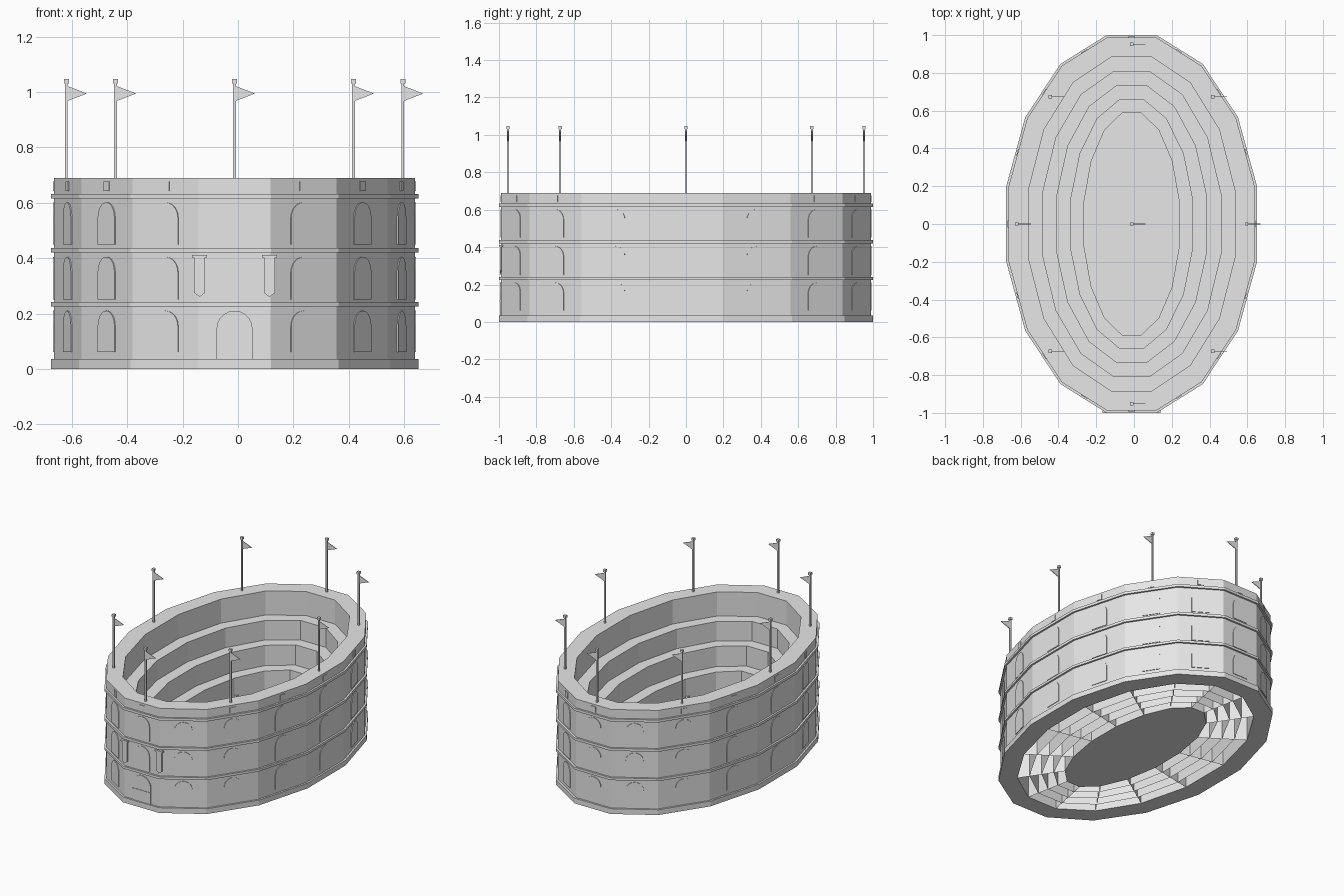
import bpy, bmesh, math
from mathutils import Vector

SIDES = 16
CX = -0.0125            # ring centre, shifted because all flags fly towards +x
HALF_X, HALF_Y = 0.652, 0.988
TOP = 0.69
UP = Vector((0, 0, 1))

cube = bpy.data.objects.get("Cube")
if cube:
    bpy.data.objects.remove(cube, do_unlink=True)

stone = bpy.data.materials.new("pale_grey_stone")
stone.use_nodes = True
GREY = (0.8, 0.8, 0.8, 1)
stone.diffuse_color = GREY
stone.node_tree.nodes["Principled BSDF"].inputs["Base Color"].default_value = GREY


def finish(name, bm):
    mesh = bpy.data.meshes.new(name)
    bm.to_mesh(mesh)
    bm.free()
    mesh.materials.append(stone)
    obj = bpy.data.objects.new(name, mesh)
    bpy.context.scene.collection.objects.link(obj)
    return obj


def corner(i, offset, z):
    """Corner i of the oval, moved inwards by offset."""
    step = math.tau / SIDES
    a = (i + 0.5) * step
    k = 1 / math.cos(step / 2)
    return Vector((CX + (HALF_X - offset) * k * math.cos(a),
                   (HALF_Y - offset) * k * math.sin(a), z))


def loft(bm, profile, closed=False, caps=False):
    """Carry an (offset, z) profile round the oval."""
    loops = [[bm.verts.new(corner(i, o, z)) for i in range(SIDES)] for o, z in profile]
    pairs = list(zip(loops, loops[1:]))
    if closed:
        pairs.append((loops[-1], loops[0]))
    for a, b in pairs:
        for i in range(SIDES):
            j = (i + 1) % SIDES
            bm.faces.new((a[i], a[j], b[j], b[i]))
    if caps:
        bm.faces.new(loops[0][::-1])
        bm.faces.new(loops[-1])


def plate(bm, outline, origin, across, normal, front, back=0.003):
    """Thin prism of a counter-clockwise 2D outline."""
    def ring(d):
        return [bm.verts.new(origin + across * u + UP * v + normal * d) for u, v in outline]
    f, b = ring(front), ring(-back)
    bm.faces.new(f)
    bm.faces.new(b[::-1])
    n = len(f)
    for i in range(n):
        j = (i + 1) % n
        bm.faces.new((b[i], b[j], f[j], f[i]))


def rect(w, z0, z1, u=0):
    return [(u - w, z0), (u + w, z0), (u + w, z1), (u - w, z1)]


def arch(w, z0, z1, n=10):
    pts = [(-w, z0), (w, z0)]
    for i in range(n + 1):
        a = math.pi * i / n
        pts.append((w * math.cos(a), z1 - w + w * math.sin(a)))
    return pts


# outer wall
bm = bmesh.new()
loft(bm, [(0, 0), (0, TOP), (0.105, TOP), (0.105, 0)], closed=True)
finish("outer_wall", bm)

# base course and storey mouldings
bm = bmesh.new()
for z0, z1 in ((0, 0.035), (0.225, 0.241), (0.42, 0.437), (0.615, 0.632)):
    loft(bm, [(0.005, z0), (-0.012, z0), (-0.012, z1), (0.005, z1)], closed=True)
finish("mouldings", bm)

# seating tiers with radial support walls, open underneath
edges = (0.105, 0.18, 0.255, 0.33, 0.4)
heights = (0.53, 0.4, 0.265, 0.13)
seats, fins = bmesh.new(), bmesh.new()
for outer, inner, z in zip(edges, edges[1:], heights):
    loft(seats, [(outer, z), (inner, z), (inner, 0)])
    for i in range(SIDES):
        fins.faces.new([fins.verts.new(corner(i, o, h))
                        for o, h in ((outer, 0), (inner, 0), (inner, z), (outer, z))])
finish("seating_tiers", seats)
finish("support_walls", fins)

# arena floor
bm = bmesh.new()
loft(bm, [(0.4, 0), (0.4, 0.012)], caps=True)
finish("arena_floor", bm)

# arches, attic windows
FRONT = SIDES * 3 // 4
arches, windows = bmesh.new(), bmesh.new()
for k in range(SIDES):
    a, b = corner(k - 1, 0, 0), corner(k, 0, 0)
    mid, across = (a + b) / 2, (b - a).normalized()
    normal = across.cross(UP)
    for z0, z1 in ((0.06, 0.21), (0.25, 0.405), (0.45, 0.602)):
        if k == FRONT and z0 < 0.1:
            continue
        plate(arches, arch(0.055, z0, z1), mid, across, normal, 0.004)
    plate(windows, rect(0.018, 0.642, 0.677), mid, across, normal, 0.004)
finish("wall_arches", arches)
finish("attic_windows", windows)

# front gate and its crossbar
X, OUT = Vector((1, 0, 0)), Vector((0, -1, 0))
front = Vector((CX, -HALF_Y, 0))
bm = bmesh.new()
plate(bm, arch(0.065, 0, 0.21), front, X, OUT, 0.006)
plate(bm, rect(0.065, 0, 0.035), front, X, OUT, 0.012)
plate(bm, rect(0.065, 0.108, 0.114), front, X, OUT, 0.009)
finish("front_gate", bm)

# hanging banners beside the gate
for side, label in ((1, "left"), (-1, "right")):
    bm = bmesh.new()
    u = side * 0.126
    cloth = [(u - 0.02, 0.275), (u, 0.26), (u + 0.02, 0.275), (u + 0.02, 0.405), (u - 0.02, 0.405)]
    plate(bm, cloth, front, X, OUT, 0.007, 0.002)
    plate(bm, rect(0.027, 0.402, 0.412, u), front, X, OUT, 0.012, 0.01)
    finish("banner_" + label, bm)


# flagpoles round the rim, and a short one on the arena floor
def flagpole(name, x, y, z):
    bm = bmesh.new()
    at = Vector((CX + x, y, z))
    for w, z0, z1 in ((0.005, 0, 0.345), (0.009, 0.342, 0.357)):
        plate(bm, rect(w, z0, z1), at, X, OUT, w, w)
    pennant = [(0.004, 0.278), (0.074, 0.305), (0.004, 0.332)]
    plate(bm, pennant, at, X, OUT, 0.002, 0.002)
    finish(name, bm)


for i in range(8):
    a = i * math.tau / 8
    flagpole(f"flagpole_{i + 1}", 0.608 * math.cos(a), 0.952 * math.sin(a), TOP)
flagpole("arena_flagpole", 0, 0, 0.012)
